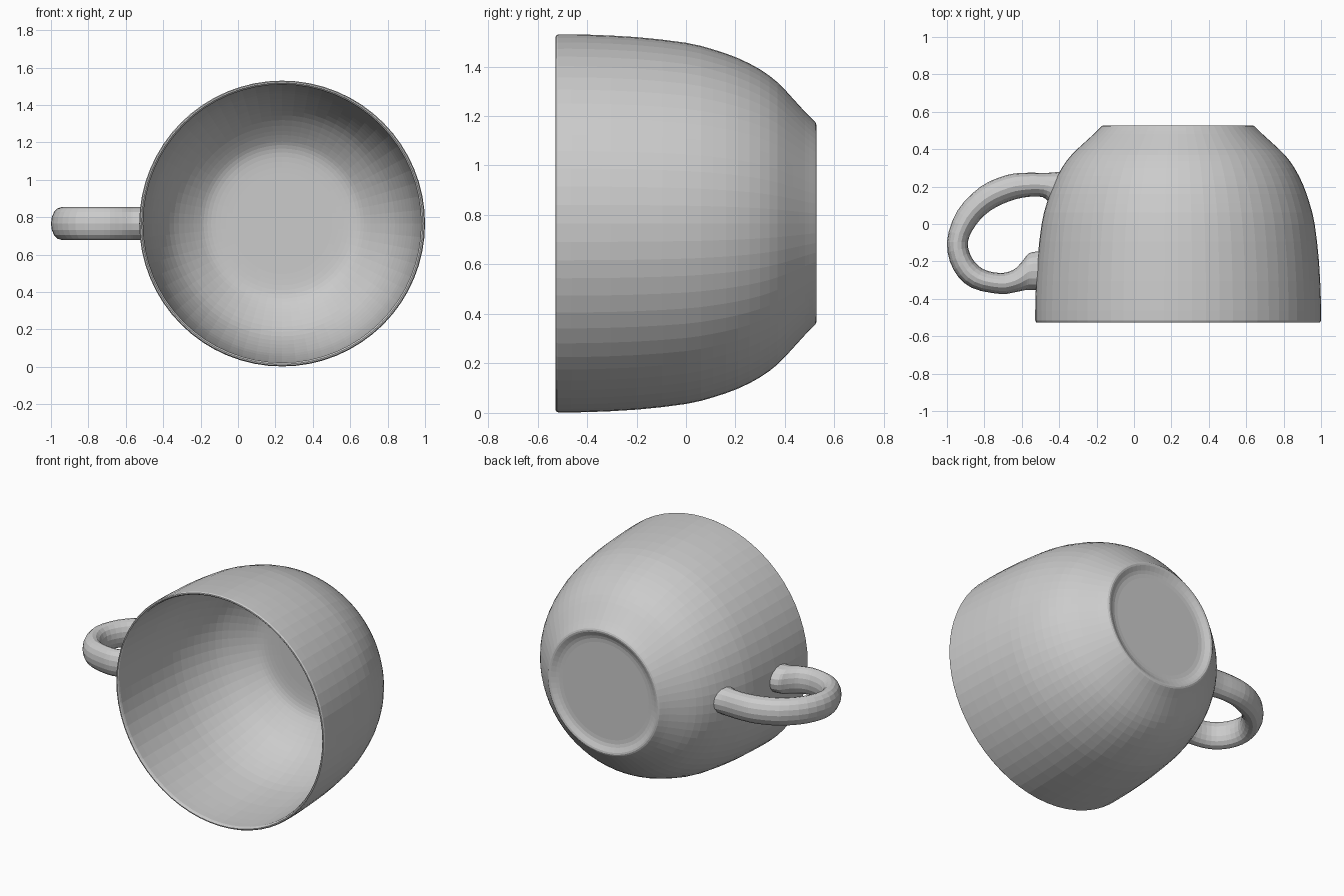
import bpy, bmesh, math
from mathutils import Vector

cube = bpy.data.objects.get("Cube")
if cube:
    bpy.data.objects.remove(cube, do_unlink=True)

CUP_X, CUP_Z = 0.236, 0.766   # axis of the bowl, which runs along y
GREY = (0.6, 0.6, 0.6, 1)

grey = bpy.data.materials.new("plain grey")
grey.use_nodes = True
grey.diffuse_color = GREY
grey.node_tree.nodes["Principled BSDF"].inputs["Base Color"].default_value = GREY


def smooth_path(points, steps):
    """Catmull-Rom curve through 2D points."""
    p = [Vector(q) for q in points]
    p = [2 * p[0] - p[1]] + p + [2 * p[-1] - p[-2]]
    out = []
    for a, b, c, d in zip(p, p[1:], p[2:], p[3:]):
        for i in range(steps):
            t = i / steps
            out.append(0.5 * (2 * b + (c - a) * t + (2 * a - 5 * b + 4 * c - d) * t ** 2
                              + (3 * b - a - 3 * c + d) * t ** 3))
    return out + [p[-2]]


def loft(name, rings):
    """Skin a row of equal rings and cap both ends."""
    bm = bmesh.new()
    loops = [[bm.verts.new(co) for co in ring] for ring in rings]
    n = len(loops[0])
    for a, b in zip(loops, loops[1:]):
        for i in range(n):
            j = (i + 1) % n
            bm.faces.new((a[i], a[j], b[j], b[i]))
    bm.faces.new(loops[0])
    bm.faces.new(loops[-1])
    bmesh.ops.recalc_face_normals(bm, faces=bm.faces)
    mesh = bpy.data.meshes.new(name)
    bm.to_mesh(mesh)
    bm.free()
    mesh.materials.append(grey)
    obj = bpy.data.objects.new(name, mesh)
    bpy.context.collection.objects.link(obj)
    return obj


def angles(n):
    return [2 * math.pi * i / n for i in range(n)]


# Bowl: profile as (radius, y), from the inner floor over the rim to the foot
inside = [(0.27, 0.482), (0.33, 0.48), (0.38, 0.474), (0.42, 0.46), (0.455, 0.437), (0.495, 0.405),
          (0.553, 0.35), (0.603, 0.286), (0.647, 0.2), (0.682, 0.105), (0.709, -0.005),
          (0.732, -0.2), (0.742, -0.4), (0.743, -0.51)]
rim = [(0.746, -0.521), (0.752, -0.527), (0.759, -0.526)]
outside = [(0.764, -0.517), (0.763, -0.4), (0.753, -0.2), (0.73, 0.0), (0.703, 0.11), (0.668, 0.21),
           (0.622, 0.3), (0.57, 0.37), (0.507, 0.43), (0.452, 0.48), (0.418, 0.514)]
foot = [(0.409, 0.523), (0.399, 0.527), (0.388, 0.525), (0.375, 0.518),
        (0.36, 0.51), (0.34, 0.504), (0.315, 0.502)]
profile = smooth_path(inside, 2) + rim + smooth_path(outside, 2) + foot
loft("cup_bowl", [[(CUP_X + r * math.cos(a), y, CUP_Z + r * math.sin(a)) for a in angles(64)]
                  for r, y in profile])

# Handle: outer and inner outlines seen along z, joined by oval sections
outer_edge = [(-0.39, 0.28), (-0.47, 0.273), (-0.57, 0.274), (-0.68, 0.262), (-0.82, 0.2),
              (-0.945, 0.07), (-1.0, -0.096), (-0.965, -0.245), (-0.87, -0.34), (-0.717, -0.374),
              (-0.637, -0.365), (-0.59, -0.355), (-0.56, -0.352), (-0.515, -0.355)]
inner_edge = [(-0.45, 0.108), (-0.487, 0.143), (-0.567, 0.145), (-0.663, 0.123), (-0.77, 0.07),
              (-0.845, -0.005), (-0.888, -0.096), (-0.866, -0.182), (-0.807, -0.241), (-0.717, -0.262),
              (-0.647, -0.246), (-0.6, -0.203), (-0.562, -0.157), (-0.505, -0.145)]
sections = []
for o, i in zip(smooth_path(outer_edge, 3), smooth_path(inner_edge, 3)):
    mid, half = (o + i) / 2, (o - i) / 2
    sections.append([(mid.x + half.x * math.cos(a), mid.y + half.y * math.cos(a),
                      CUP_Z + 0.0875 * math.sin(a)) for a in angles(16)])
loft("cup_handle", sections)
